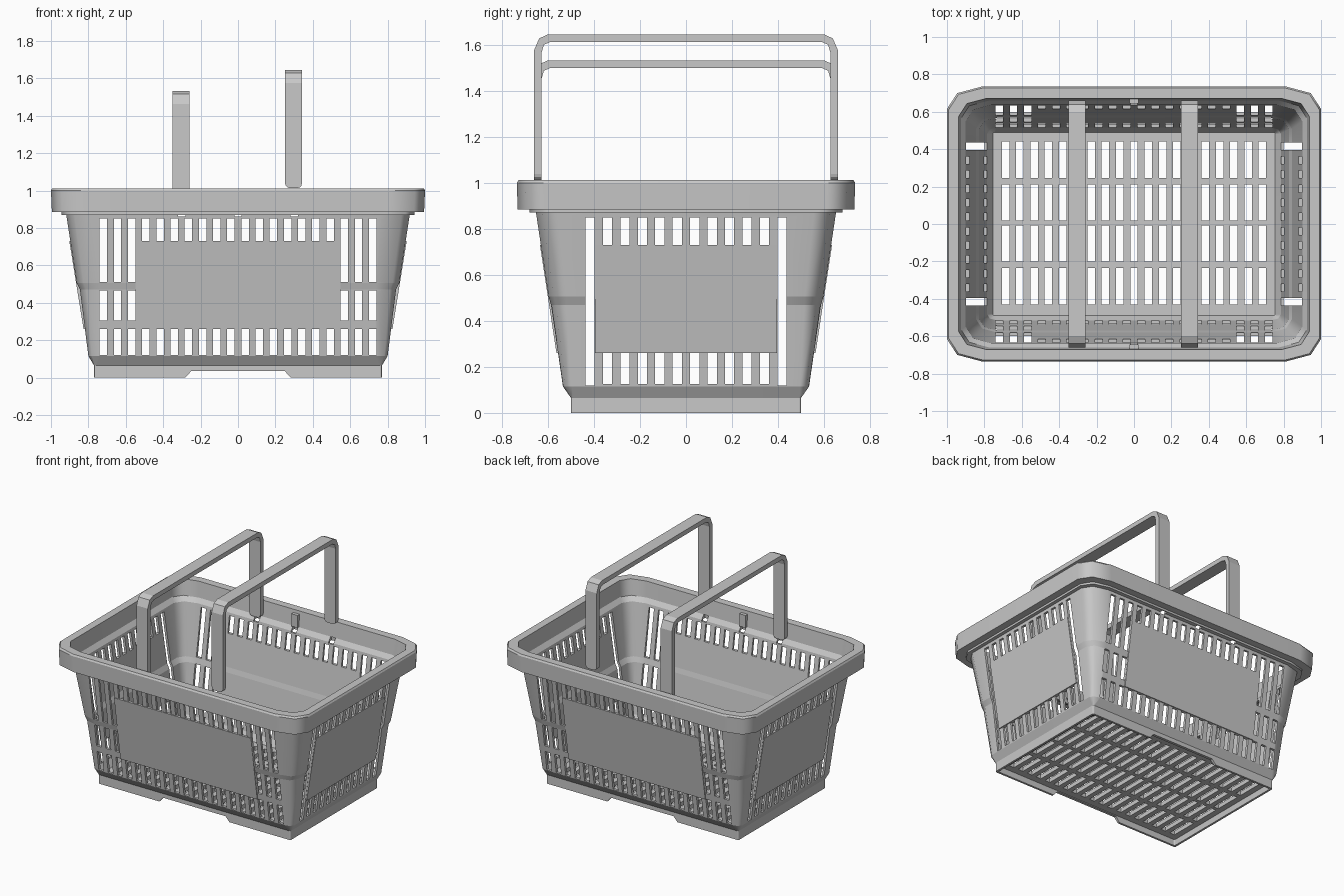
import bpy, bmesh, math
from mathutils import Vector

if "Cube" in bpy.data.objects:
    bpy.data.objects.remove(bpy.data.objects["Cube"])

grey = bpy.data.materials.new("grey plastic")
grey.use_nodes = True
grey.diffuse_color = (0.58, 0.58, 0.58, 1)
grey.node_tree.nodes["Principled BSDF"].inputs["Base Color"].default_value = (0.58, 0.58, 0.58, 1)


def make(name, bm):
    bmesh.ops.recalc_face_normals(bm, faces=bm.faces[:])
    mesh = bpy.data.meshes.new(name)
    bm.to_mesh(mesh)
    bm.free()
    mesh.materials.append(grey)
    ob = bpy.data.objects.new(name, mesh)
    bpy.context.collection.objects.link(ob)
    return ob


def box(bm, x0, x1, y0, y1, z0, z1):
    vs = bmesh.ops.create_cube(bm, size=1)["verts"]
    for v in vs:
        v.co = Vector((x1 if v.co.x > 0 else x0, y1 if v.co.y > 0 else y0, z1 if v.co.z > 0 else z0))


def prism(bm, outline, direction):
    # Extrude a flat outline along a direction
    face = bm.faces.new([bm.verts.new(p) for p in outline])
    new = bmesh.ops.extrude_face_region(bm, geom=[face])["geom"]
    bmesh.ops.translate(bm, vec=direction, verts=[g for g in new if isinstance(g, bmesh.types.BMVert)])


def ring(bm, hx, hy, z, r):
    # Rectangle with two-step rounded corners, wider along x
    verts = []
    for sx, sy, start in ((1, 1, 0), (-1, 1, 90), (-1, -1, 180), (1, -1, 270)):
        for step in range(3):
            a = math.radians(start + 45 * step)
            verts.append(bm.verts.new((sx * (hx - 1.25 * r) + 1.25 * r * math.cos(a),
                                       sy * (hy - 0.8 * r) + 0.8 * r * math.sin(a), z)))
    return verts


# Basket shell: half width, half depth, height, corner radius
shell = [
    (0.75, 0.48, 0.04, 0.01), (0.755, 0.485, 0, 0.01), (0.77, 0.5, 0, 0.01),
    (0.77, 0.5, 0.065, 0.01), (0.80, 0.535, 0.115, 0.05), (0.845, 0.587, 0.47, 0.09),
    (0.862, 0.597, 0.505, 0.1), (0.918, 0.652, 0.87, 0.12), (0.943, 0.68, 0.87, 0.13),
    (0.943, 0.68, 0.885, 0.13), (0.995, 0.732, 0.885, 0.15), (1, 0.735, 1, 0.15),
    (0.993, 0.728, 1.012, 0.15), (0.937, 0.672, 1.012, 0.12), (0.925, 0.66, 0.9, 0.12),
    (0.9, 0.637, 0.87, 0.11), (0.845, 0.58, 0.505, 0.09), (0.828, 0.57, 0.47, 0.08),
    (0.785, 0.515, 0.115, 0.04), (0.755, 0.49, 0.07, 0.01)]
bm = bmesh.new()
rings = [ring(bm, *s) for s in shell]
for a, b in zip(rings, rings[1:]):
    for i in range(len(a)):
        j = (i + 1) % len(a)
        bm.faces.new((a[i], a[j], b[j], b[i]))
bm.faces.new(rings[0])
bm.faces.new(rings[-1])
basket = make("basket_body", bm)

# Slot cutters for walls, floor, handle sockets and foot notch
bm = bmesh.new()
PITCH, HALF = 0.0758, 0.02
for s in (-1, 1):
    for i in range(20):
        x = (i - 9.5) * PITCH
        outer = i < 3 or i > 16
        for z0, z1 in [(0.12, 0.26)] + ([(0.305, 0.465), (0.51, 0.85)] if outer else [(0.73, 0.85)]):
            box(bm, x - HALF, x + HALF, *sorted((s * 0.45, s * 0.75)), z0, z1)
    for i in range(12):
        y = (i - 5.5) * PITCH
        for z0, z1 in ([(0.12, 0.85)] if i in (0, 11) else [(0.125, 0.26), (0.73, 0.85)]):
            box(bm, *sorted((s * 0.77, s * 1.1)), y - HALF, y + HALF, z0, z1)
    for x in (-0.3, 0, 0.3):
        box(bm, x - HALF, x + HALF, *sorted((s * 0.6, s * 0.672)), 0.86, 0.9)
for i in range(19):
    for y in (-0.333, -0.104, 0.115, 0.343):
        x = (i - 9) * 0.0763
        box(bm, x - HALF, x + HALF, y - 0.097, y + 0.097, 0.037, 0.1)
prism(bm, [(-0.29, -1, -0.01), (-0.25, -1, 0.035), (0.25, -1, 0.035), (0.29, -1, -0.01)], (0, 2, 0))
cutter = make("slot_cutter", bm)
cutter.hide_render = True

mod = basket.modifiers.new("slots", "BOOLEAN")
mod.operation, mod.solver, mod.object = "DIFFERENCE", "EXACT", cutter
bpy.context.view_layer.objects.active = basket
basket.select_set(True)
bpy.ops.object.modifier_apply(modifier=mod.name)
bpy.data.objects.remove(cutter)

# Smooth only around the rounded corners
bm = bmesh.new()
bm.from_mesh(basket.data)
for f in bm.faces:
    f.smooth = True
for e in bm.edges:
    level = abs(e.verts[0].co.z - e.verts[1].co.z) < 0.001
    e.smooth = not level and len(e.link_faces) == 2 and e.calc_face_angle(4) < math.radians(50)
bm.to_mesh(basket.data)
bm.free()
weighted = basket.modifiers.new("weighted_normals", "WEIGHTED_NORMAL")
weighted.keep_sharp = True

# Flat panels spanning the wall step
for s, side in ((-1, "front"), (1, "back")):
    bm = bmesh.new()
    prism(bm, [(-0.548, s * y, z) for y, z in ((0.563, 0.26), (0.635, 0.73), (0.624, 0.73), (0.546, 0.26))],
          (1.096, 0, 0))
    make(side + "_panel", bm)
for s, side in ((-1, "right"), (1, "left")):
    bm = bmesh.new()
    prism(bm, [(s * x, -0.395, z) for x, z in ((0.826, 0.26), (0.902, 0.73), (0.889, 0.73), (0.81, 0.26))],
          (0, 0.79, 0))
    make(side + "_panel", bm)

# Small catch plates in the middle of the long rims
for s, side in ((-1, "front"), (1, "back")):
    bm = bmesh.new()
    box(bm, -0.025, 0.025, *sorted((s * 0.645, s * 0.67)), 0.9, 0.99)
    make(side + "_catch", bm)


def handle(name, x, top):
    bottom = top - 0.632
    outer = [(0.661, bottom), (0.661, top - 0.07), (0.638, top - 0.017), (0.6, top)]
    inner = [(0.59, top - 0.033), (0.618, top - 0.045), (0.628, top - 0.08), (0.628, bottom)]
    mirror = lambda pts: [(-y, z) for y, z in reversed(pts)]
    outline = outer + mirror(outer) + mirror(inner) + inner
    bm = bmesh.new()
    prism(bm, [(x - 0.045, y, z) for y, z in outline], (0.09, 0, 0))
    # Round the lower ends of the legs
    ends = [e for e in bm.edges if all(abs(v.co.z - bottom) < 0.001 for v in e.verts)
            and abs(e.verts[0].co.x - e.verts[1].co.x) < 0.001]
    bmesh.ops.bevel(bm, geom=ends, offset=0.025, segments=3, profile=0.5, affect="EDGES")
    make(name, bm)


handle("right_handle", -0.305, 1.532)
handle("left_handle", 0.297, 1.645)
